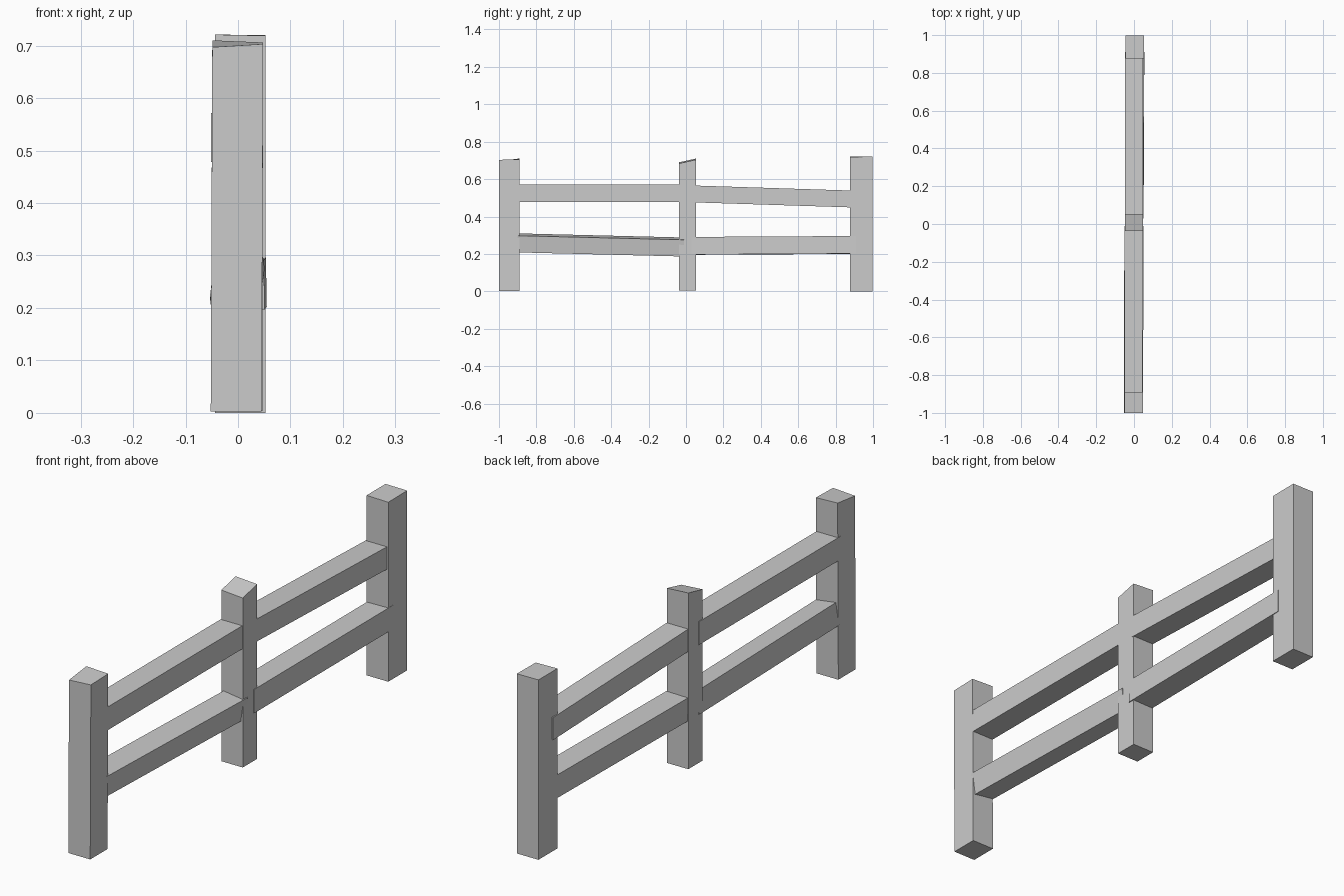
import bpy
from math import cos, sin, radians
from mathutils import Vector

cube = bpy.data.objects.get("Cube")
if cube:
    bpy.data.objects.remove(cube)

# One flat grey for the whole fence
grey = bpy.data.materials.new("weathered_grey")
grey.use_nodes = True
colour = (0.6, 0.6, 0.6, 1)
grey.diffuse_color = colour
grey.node_tree.nodes["Principled BSDF"].inputs["Base Color"].default_value = colour


def beam(name, start, end):
    """Close a box between two four-cornered ends."""
    sides = [(i, (i + 1) % 4, (i + 1) % 4 + 4, i + 4) for i in range(4)]
    mesh = bpy.data.meshes.new(name)
    mesh.from_pydata(start + end, [], [(3, 2, 1, 0), (4, 5, 6, 7)] + sides)
    mesh.materials.append(grey)
    obj = bpy.data.objects.new(name, mesh)
    bpy.context.collection.objects.link(obj)


def post(name, x, y, foot, tops, lean=0.0):
    """Upright post; tops are corner heights, counter-clockwise from front -x."""
    (x0, x1), (y0, y1) = x, y
    corners = [(x0, y0), (x1, y0), (x1, y1), (x0, y1)]
    beam(name, [Vector((a, b, foot)) for a, b in corners],
         [Vector((a + lean, b, h)) for (a, b), h in zip(corners, tops)])


def rail(name, start, end, width, height, roll=0):
    """Lengthwise rail between two centre points, rolled about its length."""
    c, s = cos(radians(roll)), sin(radians(roll))

    def ring(centre):
        flat = [(-1, -1), (-1, 1), (1, 1), (1, -1)]
        pts = [(a * width / 2, b * height / 2) for a, b in flat]
        return [Vector(centre) + Vector((a * c + b * s, 0, b * c - a * s))
                for a, b in pts][::-1]
    beam(name, ring(start), ring(end))


# Posts
post("front_post", (-0.052, 0.045), (-1.0, -0.89), 0.003,
     (0.697, 0.703, 0.706, 0.71), 0.003)
post("middle_post", (-0.048, 0.047), (-0.037, 0.054), 0.004,
     (0.69, 0.683, 0.704, 0.71))
post("back_post", (-0.044, 0.052), (0.877, 0.997), 0.0,
     (0.721, 0.719, 0.72, 0.721))

# Upper and lower rails
rail("front_upper_rail", (-0.003, -0.91, 0.525), (-0.003, -0.01, 0.525), 0.096, 0.093)
rail("front_lower_rail", (-0.003, -0.9, 0.259), (0, -0.01, 0.237), 0.09, 0.09, 8)
rail("back_upper_rail", (0, 0.03, 0.521), (-0.001, 0.91, 0.493), 0.095, 0.09)
rail("back_lower_rail", (0.002, 0.03, 0.243), (0.006, 0.91, 0.248), 0.096, 0.094, -1)
